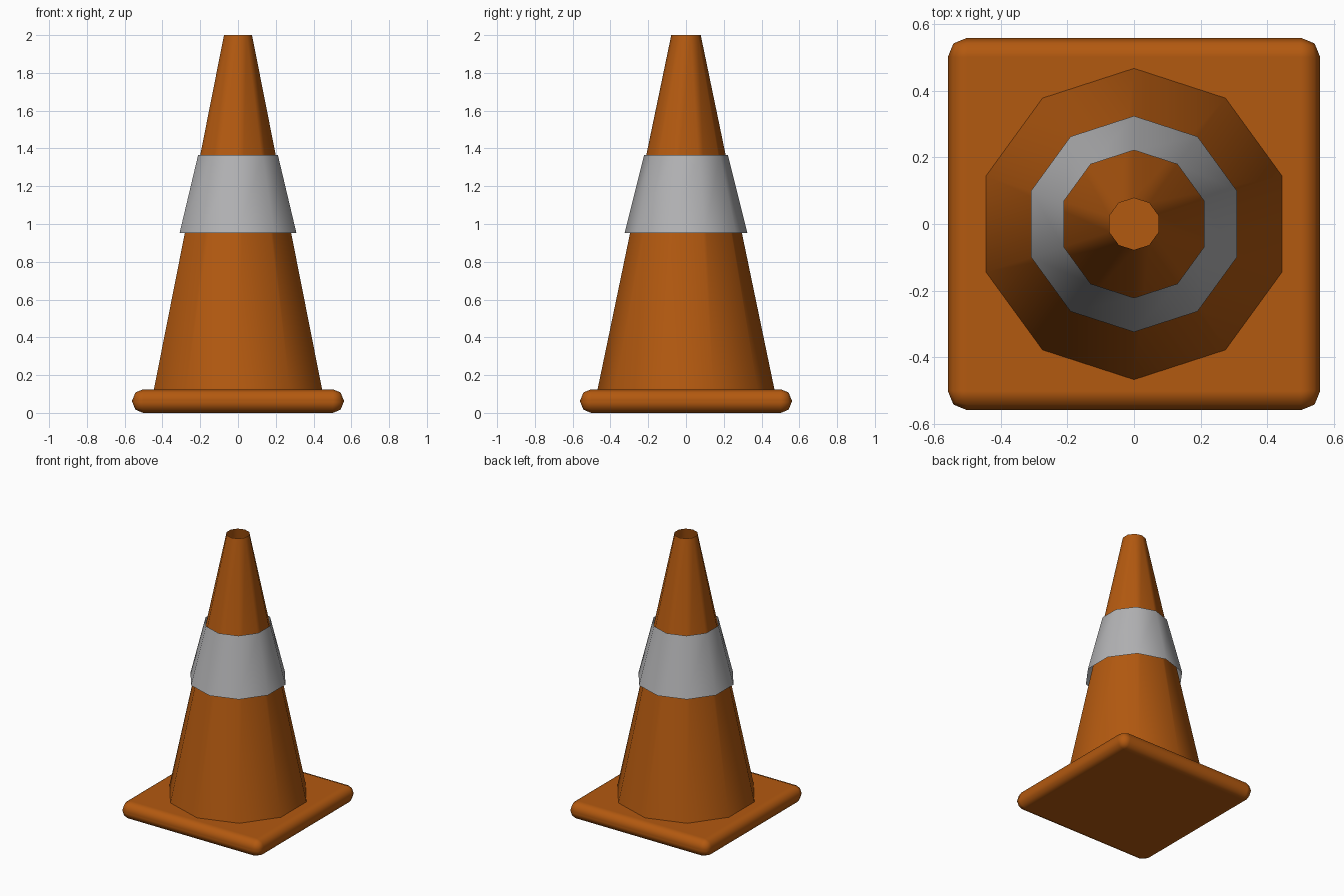
import bpy
import bmesh
import math

cube = bpy.data.objects.get("Cube")
if cube:
    bpy.data.objects.remove(cube, do_unlink=True)


def make_material(name, rgb):
    mat = bpy.data.materials.new(name)
    mat.use_nodes = True
    color = (*rgb, 1.0)
    mat.diffuse_color = color
    mat.node_tree.nodes["Principled BSDF"].inputs["Base Color"].default_value = color
    return mat


def add_object(name, bm, mat):
    bmesh.ops.recalc_face_normals(bm, faces=bm.faces)
    mesh = bpy.data.meshes.new(name)
    bm.to_mesh(mesh)
    bm.free()
    mesh.materials.append(mat)
    mesh.shade_smooth()
    obj = bpy.data.objects.new(name, mesh)
    bpy.context.collection.objects.link(obj)
    return obj


def open_cone(name, rings, mat, sides=10):
    """Open tapered sleeve through (radius, height) rings, one corner towards +y."""
    bm = bmesh.new()
    loops = []
    for radius, z in rings:
        angles = [math.pi / 2 + math.tau * i / sides for i in range(sides)]
        loops.append([bm.verts.new((radius * math.cos(a), radius * math.sin(a), z))
                      for a in angles])
    for low, high in zip(loops, loops[1:]):
        for i in range(sides):
            j = (i + 1) % sides
            bm.faces.new((low[i], low[j], high[j], high[i]))
    return add_object(name, bm, mat)


orange = make_material("orange rubber", (0.45, 0.10, 0.005))
grey = make_material("reflective grey", (0.45, 0.45, 0.46))

# Square foot with rounded edges
HALF, HEIGHT = 0.56, 0.125
bm = bmesh.new()
bmesh.ops.create_cube(bm, size=1)
bmesh.ops.scale(bm, vec=(2 * HALF, 2 * HALF, HEIGHT), verts=bm.verts)
bmesh.ops.translate(bm, vec=(0, 0, HEIGHT / 2), verts=bm.verts)
base = add_object("base", bm, orange)
bevel = base.modifiers.new("rounded edges", "BEVEL")
bevel.width = 0.058
bevel.segments = 2
bevel.harden_normals = True

# Hollow cone body, open at the tip, and the band around it
open_cone("cone_body", [(0.468, HEIGHT), (0.078, 2.0)], orange)
open_cone("reflective_band", [(0.325, 0.953), (0.222, 1.365)], grey)
